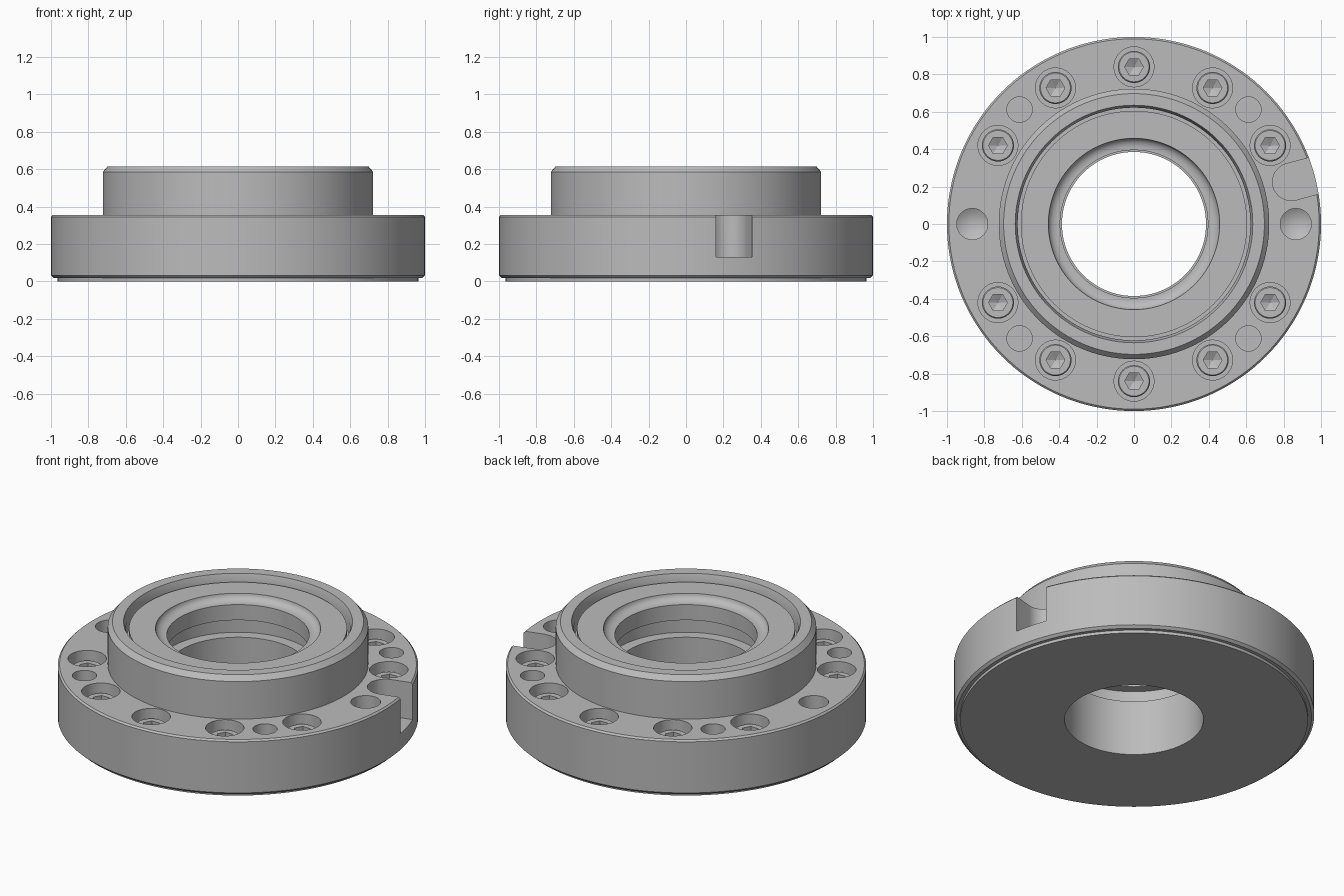
import bpy, bmesh
from math import sin, cos, pi, radians
from mathutils import Matrix, Vector

cube = bpy.data.objects.get("Cube")
if cube:
    bpy.data.objects.remove(cube, do_unlink=True)

steel = bpy.data.materials.new("brushed steel grey")
steel.use_nodes = True
GREY = (0.5, 0.5, 0.5, 1)
steel.diffuse_color = GREY
steel.node_tree.nodes["Principled BSDF"].inputs["Base Color"].default_value = GREY

TOP = 0.355        # upper face of the flange
BOLT_R = 0.84      # bolt circle
PIN_R = 0.865      # pin and dimple circle


def polar(r, degrees):
    a = radians(degrees)
    return Vector((r * cos(a), r * sin(a), 0))


def lathe(bm, profile, segs, centre=Vector(), closed=False, turn=0):
    """Revolve (radius, height) points about a vertical axis."""
    rings = []
    for r, z in profile:
        if r == 0:
            rings.append([bm.verts.new(centre + Vector((0, 0, z)))] * segs)
        else:
            rings.append([bm.verts.new(centre + polar(r, turn + 360 * i / segs)
                                       + Vector((0, 0, z))) for i in range(segs)])
    pairs = list(zip(rings, rings[1:]))
    if closed:
        pairs.append((rings[-1], rings[0]))
    for a, b in pairs:
        for i in range(segs):
            j = (i + 1) % segs
            corners = list(dict.fromkeys((a[i], a[j], b[j], b[i])))
            bm.faces.new(corners)


def finish(bm, name):
    bmesh.ops.recalc_face_normals(bm, faces=bm.faces)
    mesh = bpy.data.meshes.new(name)
    bm.to_mesh(mesh)
    bm.free()
    mesh.materials.append(steel)
    obj = bpy.data.objects.new(name, mesh)
    bpy.context.collection.objects.link(obj)
    return obj


def activate(obj):
    bpy.ops.object.select_all(action='DESELECT')
    obj.select_set(True)
    bpy.context.view_layer.objects.active = obj


def cut(obj, cutter):
    cutter.hide_render = True
    mod = obj.modifiers.new("cut", 'BOOLEAN')
    mod.operation = 'DIFFERENCE'
    mod.solver = 'EXACT'
    mod.object = cutter
    activate(obj)
    bpy.ops.object.modifier_apply(modifier=mod.name)
    bpy.data.objects.remove(cutter, do_unlink=True)
    bpy.ops.object.shade_smooth_by_angle(angle=radians(25))


# Flanged body: outside, stepped hub, cove and undercut bore
cove = [(0.405 + 0.053 * cos(t), 0.575 - 0.04 * sin(t))
        for t in (pi / 2 * i / 6 for i in range(7))]
profile = [
    (0.385, 0), (0.965, 0), (0.965, 0.018), (0.985, 0.018), (1, 0.032),
    (1, 0.345), (0.99, TOP), (0.723, TOP),
    (0.723, 0.585), (0.697, 0.615), (0.635, 0.615),
    (0.622, 0.575), (0.622, 0.5), (0.605, 0.5), (0.605, 0.575),
    *cove,
    (0.395, 0.535), (0.395, 0.44), (0.45, 0.44), (0.45, 0.34), (0.385, 0.34)]
bm = bmesh.new()
lathe(bm, profile, 144, closed=True)
body = finish(bm, "flange_body")

bolt_angles = [s * a for s in (1, -1) for a in (30, 60, 90, 120, 150)]

# Cutters: counterbores, pin holes, drilled dimples, edge slot
bm = bmesh.new()
for a in bolt_angles:
    lathe(bm, [(0, 0.2), (0.107, 0.2), (0.107, 0.45), (0, 0.45)], 32, polar(BOLT_R, a))
for a in (45, 135, 225, 315):
    lathe(bm, [(0, 0.26), (0.068, 0.26), (0.068, 0.45), (0, 0.45)], 32, polar(PIN_R, a))
for a in (0, 180):
    lathe(bm, [(0, 0.2), (0.083, 0.25), (0.083, 0.45), (0, 0.45)], 32, polar(PIN_R, a))

outline = [Vector((0.87, 0, 0)) + polar(0.1, 90 + 180 * i / 16) for i in range(17)]
outline += [Vector((1.2, -0.1, 0)), Vector((1.2, 0.1, 0))]
spin = Matrix.Rotation(radians(15), 3, 'Z')
base = bm.faces.new([bm.verts.new(spin @ p + Vector((0, 0, 0.13))) for p in outline])
ext = bmesh.ops.extrude_face_region(bm, geom=[base], use_keep_orig=True)
bmesh.ops.translate(bm, vec=(0, 0, 0.32),
                    verts=[v for v in ext["geom"] if isinstance(v, bmesh.types.BMVert)])
cut(body, finish(bm, "body_cutter"))

# Socket head screws with hexagonal, drill-pointed sockets
bm, sockets = bmesh.new(), bmesh.new()
for a in bolt_angles:
    spot = polar(BOLT_R, a)
    lathe(bm, [(0, 0.19), (0.086, 0.19), (0.086, 0.298), (0.08, 0.305), (0, 0.305)], 32, spot)
    lathe(sockets, [(0, 0.225), (0.05, 0.25), (0.05, 0.4), (0, 0.4)], 6, spot)
screws = finish(bm, "socket_screws")
cut(screws, finish(sockets, "socket_cutter"))
